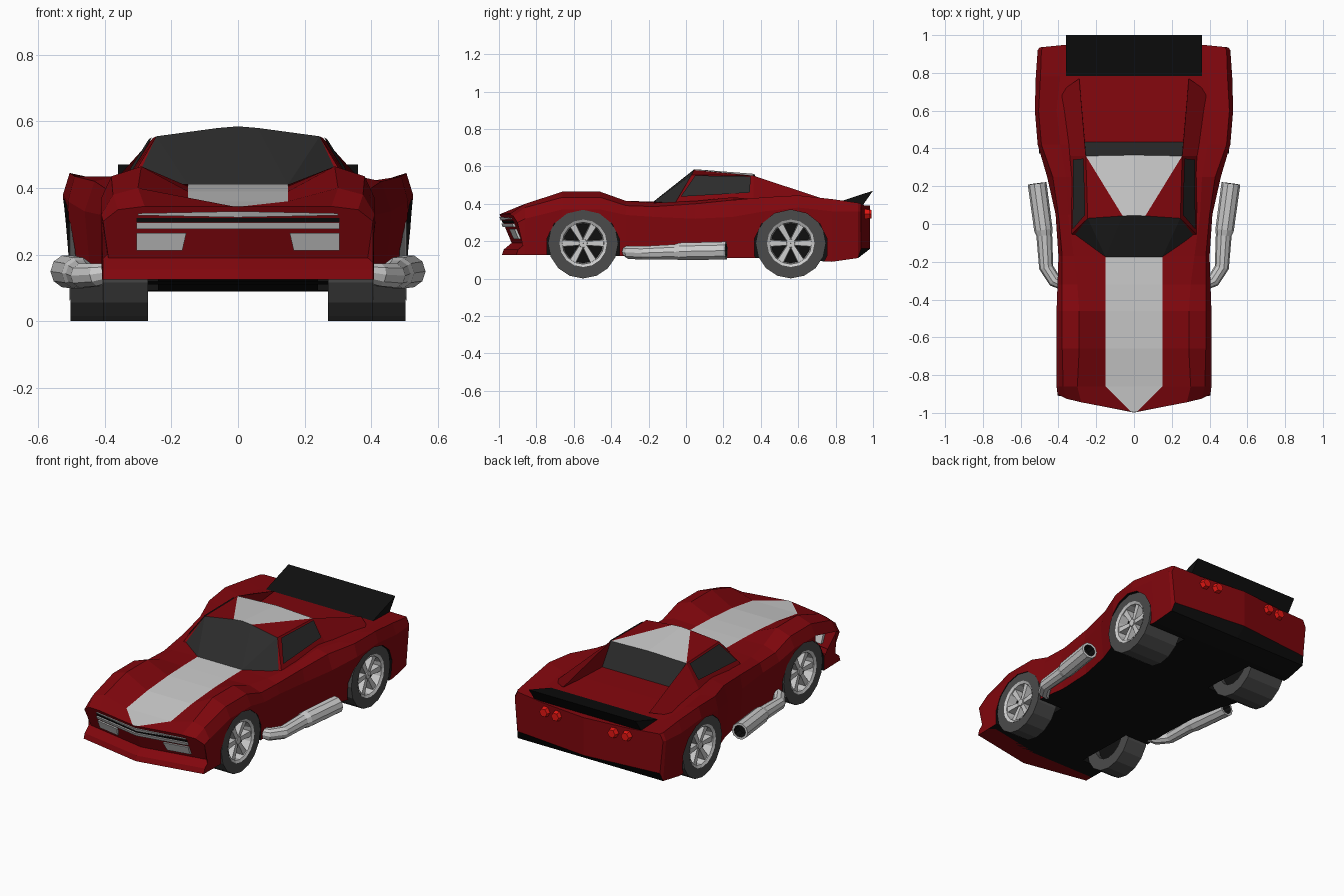
import bpy, bmesh
from math import sin, cos, pi
from mathutils import Vector

if "Cube" in bpy.data.objects:
    bpy.data.objects.remove(bpy.data.objects["Cube"])


def material(name, r, g, b):
    m = bpy.data.materials.new(name)
    m.diffuse_color = (r, g, b, 1)
    m.use_nodes = True
    m.node_tree.nodes["Principled BSDF"].inputs["Base Color"].default_value = m.diffuse_color
    return m


RED = material("body_red", .22, .002, .004)
BLACK = material("black", .005, .005, .005)
GLASS = material("dark_glass", .024, .024, .024)
RUBBER = material("rubber", .07, .07, .07)
LAMP = material("lamp_red", .8, .008, .006)
SILVER = material("silver", .7, .7, .7)


def mesh(name, verts, faces, mats=(), mirror=False, idx=None):
    me = bpy.data.meshes.new(name)
    me.from_pydata([tuple(v) for v in verts], [], faces)
    for m in mats:
        me.materials.append(m)
    if idx:
        me.polygons.foreach_set("material_index", idx)
    bm = bmesh.new()
    bm.from_mesh(me)
    bmesh.ops.recalc_face_normals(bm, faces=bm.faces)
    bm.to_mesh(me)
    bm.free()
    ob = bpy.data.objects.new(name, me)
    bpy.context.collection.objects.link(ob)
    if mirror:
        ob.modifiers.new("mirror", 'MIRROR')
    return ob


def lathe(name, prof, y, z, mats, n=16, closed=False, mirror=True):
    """Spin (radius, x) points about an axis parallel to x."""
    k = len(prof)
    verts = [(x, y + r * sin(2 * pi * a / n), z + r * cos(2 * pi * a / n))
             for a in range(n) for r, x in prof]
    faces = [(a * k + i, a * k + (i + 1) % k, (a + 1) % n * k + (i + 1) % k, (a + 1) % n * k + i)
             for a in range(n) for i in range(k if closed else k - 1)]
    return mesh(name, verts, faces, mats, mirror)


def wedge(name, prof, half, k, mats):
    """Extrude a (y, z) profile across the car, swept back by k from the middle."""
    n = len(prof)
    verts = [(x, y + k * abs(x), z) for x in (-half, 0, half) for y, z in prof]
    faces = [(s * n + i, s * n + (i + 1) % n, (s + 1) * n + (i + 1) % n, (s + 1) * n + i)
             for s in (0, 1) for i in range(n)]
    return mesh(name, verts, faces + [tuple(range(n)), tuple(range(2 * n, 3 * n))], mats)


# Lower body: y, floor z, sill x, side x z, fender outer x z, fender inner x z, hood x z
ROWS = [
    (-.999, .13, .38, .405, .30, .36, .335, .28, .345, .015, .345),
    (-.86, .125, .405, .41, .32, .375, .38, .30, .40, .15, .36),
    (-.66, .125, .41, .41, .37, .38, .435, .29, .465, .15, .39),
    (-.46, .12, .41, .41, .37, .38, .435, .29, .465, .15, .405),
    (-.32, .12, .40, .405, .34, .38, .39, .30, .415, .15, .41),
    (-.17, .11, .39, .40, .33, .38, .385, .32, .405, .15, .412),
    (.05, .11, .40, .415, .32, .40, .40, .35, .415, .20, .405),
    (.25, .11, .44, .46, .33, .43, .42, .36, .435, .25, .41),
    (.42, .11, .50, .51, .36, .49, .435, .39, .42, .26, .42),
    (.60, .10, .51, .525, .38, .505, .445, .41, .415, .27, .415),
    (.78, .09, .50, .52, .36, .495, .425, .39, .40, .30, .40),
    (.92, .11, .49, .51, .36, .49, .405, .37, .395, .30, .39),
    (.985, .16, .48, .50, .36, .48, .40, .37, .395, .30, .39)]
SWEEP = .19


def nose_y(x, z):
    return -.997 + SWEEP * abs(x) + .42 * (.345 - z)


verts = []
for r, (y, zb, x1, x2, z2, x3, z3, x4, z4, x5, z5) in enumerate(ROWS):
    half = [(0, zb), (x1, zb), (x2, z2), (x3, z3), (x4, z4), (x5, z5), (0, z5)]
    for x, z in half + [(-x, z) for x, z in half[5:0:-1]]:
        yy = nose_y(x, z) if r == 0 else y - .1 * abs(x) if r == len(ROWS) - 1 else y
        verts.append((x, yy, z))
faces, idx = [], []
for r in range(len(ROWS) - 1):
    for i in range(12):
        j = (i + 1) % 12
        faces.append((r * 12 + i, r * 12 + j, r * 12 + 12 + j, r * 12 + 12 + i))
        idx.append(1 if i in (0, 11) else 2 if i in (5, 6) and r < 5 else 0)
for b in (0, 12 * (len(ROWS) - 1)):
    faces += [tuple(b + i for i in range(7)), tuple(b + i for i in (6, 7, 8, 9, 10, 11, 0))]
    idx += [0, 0]
body = mesh("body", verts, faces, (RED, BLACK, SILVER), idx=idx)

# Wheel arches cut from the body, their tops just covering the tyres
FRONT_Y, REAR_Y, AXLE, RAD = -.55, .56, .189, .188
for y in (FRONT_Y, REAR_Y):
    for s in (-1, 1):
        a, b = .24 * s, .7 * s
        cut = lathe("arch_cutter", [(1e-4, a), (.199, a), (.199, b), (1e-4, b)], y, AXLE - .02,
                    (RED, BLACK, SILVER), 14, True, False)
        for p in cut.data.polygons:
            p.material_index = 1
        mod = body.modifiers.new("arch", 'BOOLEAN')
        mod.operation, mod.solver, mod.object = 'DIFFERENCE', 'EXACT', cut
        cut.hide_render = True
bpy.context.view_layer.update()
new = bpy.data.meshes.new_from_object(body.evaluated_get(bpy.context.evaluated_depsgraph_get()))
body.modifiers.clear()
body.data = new
for ob in [o for o in bpy.data.objects if o.name.startswith("arch_cutter")]:
    bpy.data.objects.remove(ob)

# Cabin
C0, B, S, SS = (0, -.175, .411), (.15, -.175, .411), (.315, -.06, .404), (.337, -.06, .40)
T, C, P = (.245, .03, .555), (0, .045, .585), (.06, .043, .58)
RT, RC, SB = (.255, .36, .55), (0, .365, .56), (.347, .36, .405)
D0, D, E, RB = (0, .44, .41), (.26, .44, .41), (.39, .70, .40), (.29, .77, .415)
mesh("windshield", [C0, B, S, T, P, C], [(0, 1, 4, 5), (1, 3, 4), (1, 2, 3)], (GLASS,), True)
mesh("roof_stripe", [C, P, RT, RC], [(0, 1, 2, 3)], (SILVER,), True)
mesh("roof_and_sides", [P, T, RT, S, SS, SB, E, RB, D],
     [(0, 1, 2), (1, 3, 4), (1, 4, 5, 2), (2, 5, 6, 7), (2, 7, 8)], (RED,), True)
mesh("rear_window", [RC, RT, D, D0], [(0, 1, 2, 3)], (GLASS,), True)


def side_point(u, v):
    low, high = Vector(SS).lerp(Vector(SB), u), Vector(T).lerp(Vector(RT), u)
    return low.lerp(high, v) + Vector((.008, 0, .004))


mesh("side_window", [side_point(*p) for p in ((.03, .22), (.95, .35), (.96, .95), (.07, .95))],
     [(0, 1, 2, 3)], (GLASS,), True)

# Front lip and rear spoiler
wedge("front_lip", [(-.985, .125), (-.975, .155), (-.915, .205), (-.86, .205), (-.86, .125)], .405, SWEEP, (RED,))
wedge("spoiler", [(.77, .395), (1.0, .47), (.94, .385)], .36, 0, (BLACK,))


# Grille strips and headlights lying on the slanted nose
def nose_bar(name, x0, x1, z0, z1, mats, proud=.012, tip=0, cut=0):
    q = [(x0 + cut, z0), (x1, z0 + tip), (x1, z1 - tip), (x0, z1)]
    verts = [(x, nose_y(x, z) + d, z) for d in (-proud, .02) for x, z in q]
    mesh(name, verts, [(0, 1, 2, 3), (4, 5, 6, 7), (0, 1, 5, 4), (1, 2, 6, 5), (2, 3, 7, 6), (3, 0, 4, 7)],
         mats, True)


nose_bar("headlight", .155, .305, .213, .265, (SILVER,), cut=.012)
nose_bar("grille_bar", 0, .305, .277, .296, (SILVER,))
nose_bar("upper_grille_bar", 0, .30, .312, .33, (SILVER,), .008, .006)
nose_bar("grille_gap", 0, .305, .298, .31, (BLACK,), .003)

# Tail lamps
for x in (.19, .275):
    ring = [(cos(i * pi / 3) * .034, sin(i * pi / 3) * .034) for i in range(6)]
    y = .985 - .1 * x
    verts = [(x + a * s, y + d, .345 + c * s) for s, d in ((1, -.01), (.75, .026)) for a, c in ring]
    mesh("tail_lamp", verts, [(i, (i + 1) % 6, (i + 1) % 6 + 6, i + 6) for i in range(6)] + [tuple(range(6, 12))],
         (LAMP,), True)


# Wheels: tyre, rim, dark dish, hub and six spokes
def wheel(tag, y, xi, xo):
    lathe(tag + "_tyre", [(.118, xo - .03), (.126, xo), (RAD, xo), (RAD, xi), (.118, xi)],
          y, AXLE, (RUBBER,), closed=True)
    lathe(tag + "_rim", [(.106, xo - .06), (.112, xo - .006), (.127, xo + .002)], y, AXLE, (SILVER,))
    for x in (xo - .06, xi + .03):
        lathe(tag + "_dish", [(.001, x), (.12, x)], y, AXLE, (BLACK,))
    lathe(tag + "_hub", [(.001, xo - .014), (.022, xo - .014), (.03, xo - .06)], y, AXLE, (SILVER,), 12)
    verts, faces = [], []
    for i in range(6):
        a, b = i * pi / 3, len(verts)
        for r, w, x in ((.02, .011, xo - .02), (.11, .017, xo - .012), (.11, .02, xo - .06), (.02, .014, xo - .06)):
            for s in (-w, w):
                verts.append((x, y + r * cos(a) - s * sin(a), AXLE + r * sin(a) + s * cos(a)))
        faces += [(b, b + 1, b + 3, b + 2), (b, b + 2, b + 4, b + 6), (b + 1, b + 3, b + 5, b + 7)]
    mesh(tag + "_spokes", verts, faces, (SILVER,), True)


wheel("front_wheel", FRONT_Y, .27, .405)
wheel("rear_wheel", REAR_Y, .27, .503)

# Side exhaust pipes with a dark bore
PATH = [(.36, -.33, .15, .026), (.42, -.30, .14, .036), (.465, -.23, .137, .038),
        (.475, -.06, .143, .042), (.48, -.03, .145, .049), (.513, .215, .15, .05)]
ends = [Vector(p[:3]) for p in PATH]
verts = []
N = 10
for i, p in enumerate(PATH + [PATH[-1][:3] + (.036,)] + [(.506, .16, .149, .036)]):
    j = min(i, len(PATH) - 1)
    d = (ends[min(j + 1, 5)] - ends[max(j - 1, 0)]).normalized()
    side = d.cross(Vector((0, 0, 1))).normalized()
    up = side.cross(d)
    verts += [Vector(p[:3]) + p[3] * (side * cos(2 * pi * a / N) + up * sin(2 * pi * a / N)) for a in range(N)]
faces = [(r * N + a, r * N + (a + 1) % N, r * N + N + (a + 1) % N, r * N + N + a)
         for r in range(7) for a in range(N)]
faces += [tuple(range(7 * N, 8 * N)), tuple(range(N))]
mesh("side_exhaust", verts, faces, (SILVER, BLACK), True, [0] * (6 * N) + [1] * (N + 1) + [0])
